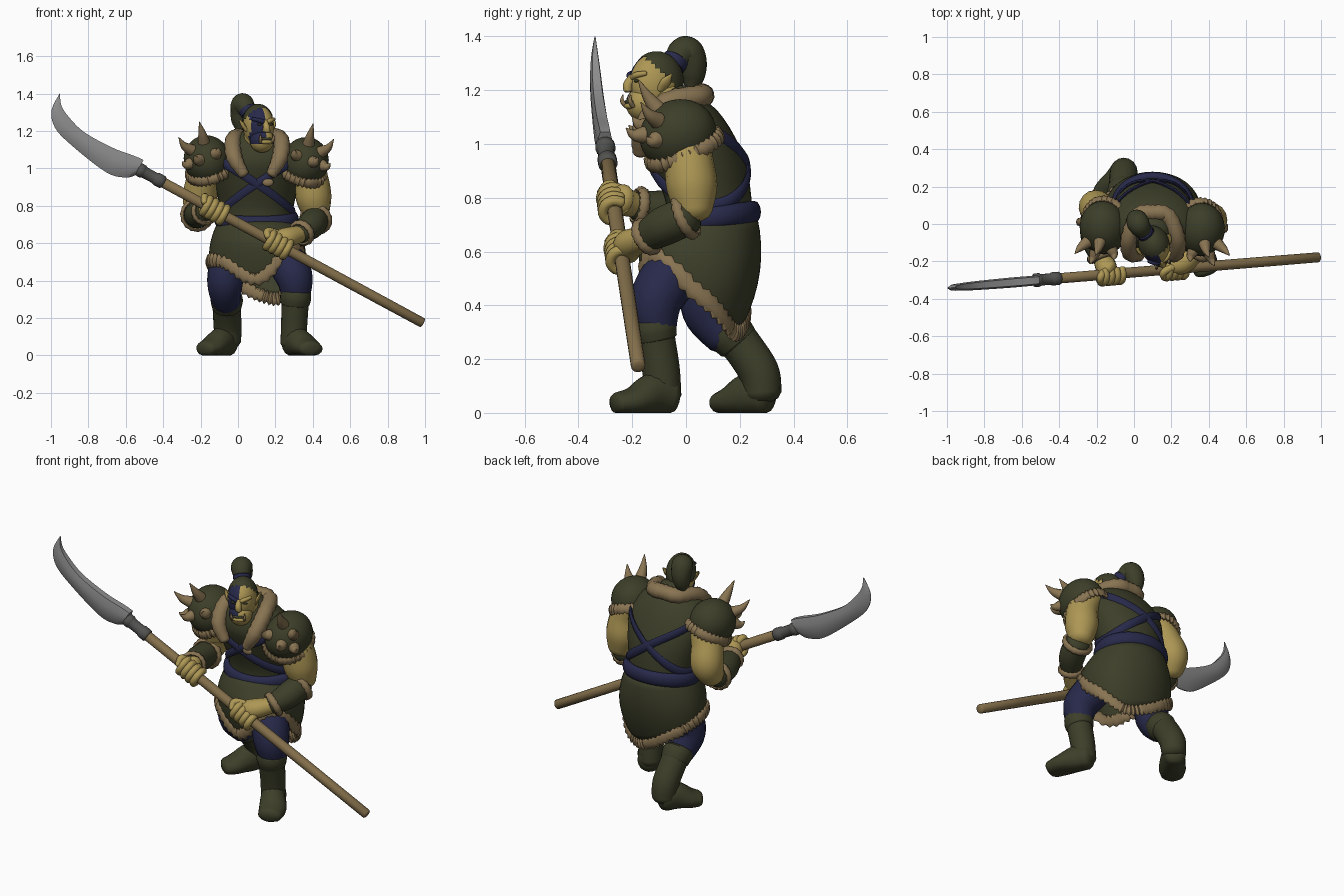
import bpy, bmesh, math, random
from mathutils import Vector as V, Matrix as M

if "Cube" in bpy.data.objects:
    bpy.data.objects.remove(bpy.data.objects["Cube"])

random.seed(4)
def mat(name, r, g, b):
    m = bpy.data.materials.new(name)
    m.diffuse_color = (r, g, b, 1)
    m.use_nodes = True
    m.node_tree.nodes["Principled BSDF"].inputs["Base Color"].default_value = m.diffuse_color
    return m
GREEN = mat("dark_green_leather", .046, .049, .022)
SKIN = mat("ochre_skin", .42, .31, .09)
NAVY = mat("navy_cloth", .02, .022, .068)
FUR = mat("tan_fur", .25, .175, .085)
WOOD = mat("pole_wood", .23, .16, .07)
STEEL = mat("blade_steel", .27, .27, .275)
IRON = mat("socket_iron", .085, .085, .08)

def finish(name, bm, m, angle=.9):
    bmesh.ops.recalc_face_normals(bm, faces=bm.faces)
    for v in bm.verts:
        v.co.z = max(v.co.z, 0)          # soles are flat on the ground
    me = bpy.data.meshes.new(name)
    bm.to_mesh(me)
    bm.free()
    for p in me.polygons:
        p.use_smooth = True
    me.set_sharp_from_angle(angle=angle)
    me.materials.append(m)
    ob = bpy.data.objects.new(name, me)
    bpy.context.collection.objects.link(ob)
    return ob

def sample(pts, n=6, closed=False):
    """Catmull-Rom through tuples of any length"""
    N, out = len(pts), []
    get = lambda i: pts[i % N] if closed else pts[min(max(i, 0), N - 1)]
    for i in range(N if closed else N - 1):
        q = [get(i + k) for k in (-1, 0, 1, 2)]
        for j in range(n):
            t = j / n
            out.append(tuple(.5 * (2*b + (c-a)*t + (2*a-5*b+4*c-d)*t*t + (3*b-a-3*c+d)*t**3)
                             for a, b, c, d in zip(*q)))
    return out if closed else out + [tuple(pts[-1])]

def tube(name, pts, m, side=None, closed=False, n=6, seg=16, jag=0, flat=False, dome=.5, mx=M()):
    """Loft of ellipses (x, y, z, radius along side, other radius)"""
    S = sample([p if len(p) == 5 else (*p, p[3]) for p in pts], n, closed)
    C = [V(s[:3]) for s in S]
    L, rings, u = len(S), [], V((.31, .2, .93))
    for i, s in enumerate(S):
        a, b = (C[i-1], C[(i+1) % L]) if closed else (C[max(i-1, 0)], C[min(i+1, L-1)])
        t = (b - a).normalized()
        ref = V(side) if side else u
        u = (ref - t * ref.dot(t)).normalized()
        w = t.cross(u)
        if flat:
            u, w, t = V((1, 0, 0)), V((0, 1, 0)), V((0, 0, 1))
        k = 1 - jag * (i % 2) * random.uniform(.5, 1)
        rings.append((C[i], u.copy(), w, s[3] * k, s[4] * k, t))
    if not closed and dome:               # rounded ends
        c, u0, w, p, q, t = rings[0]
        c1, u1, w1, p1, q1, t1 = rings[-1]
        for f, g in ((.6, .8), (.95, .4)):
            rings.insert(0, (c - t * min(p, q) * dome * f, u0, w, p * g, q * g, t))
            rings.append((c1 + t1 * min(p1, q1) * dome * f, u1, w1, p1 * g, q1 * g, t1))
    bm = bmesh.new()
    R = [[bm.verts.new(mx @ (c + u*p*math.cos(6.28318*j/seg) + w*q*math.sin(6.28318*j/seg)))
          for j in range(seg)] for c, u, w, p, q, t in rings]
    for i in range(len(R) if closed else len(R) - 1):
        A, B = R[i], R[(i + 1) % len(R)]
        for j in range(seg):
            bm.faces.new((A[j], A[(j+1) % seg], B[(j+1) % seg], B[j]))
    if not closed:
        bm.faces.new(R[0])
        bm.faces.new(R[-1])
    return finish(name, bm, m)

def ball(name, loc, rad, m, mx=M(), keep=None):
    bm = bmesh.new()
    bmesh.ops.create_uvsphere(bm, u_segments=32, v_segments=20, radius=1)
    if keep:
        bmesh.ops.delete(bm, geom=[f for f in bm.faces if not keep(f.calc_center_median())], context='FACES')
    bm.transform(mx @ M.Translation(loc) @ M.Diagonal((*rad, 1)))
    return finish(name, bm, m)

def ring(fn, n=48):
    return [fn(2 * math.pi * i / n) for i in range(n)]

# torso, neck and cross straps
body = [(.1, .09, .66, .19, .16), (.1, .085, .78, .195, .16), (.1, .05, .92, .225, .175),
        (.1, .01, 1.03, .24, .17), (.1, -.01, 1.12, .19, .13), (.1, -.03, 1.18, .09, .08)]
tube("torso_jerkin", body, GREEN, flat=True, seg=32)
tube("neck", [(.1, -.02, 1.08, .09), (.11, -.1, 1.19, .075)], SKIN)
dense = sample(body, 20)
def strap(s):
    def f(a):
        z = .92 - s * .15 * math.cos(a)
        x, y, _, p, q = min(dense, key=lambda r: abs(r[2] - z))
        return (x + (p + .004) * math.cos(a), y + (q + .004) * math.sin(a), z, .024, .01)
    return f
for s, nm in ((1, "strap_a"), (-1, "strap_b")):
    tube(nm, ring(strap(s)), NAVY, side=(0, 0, 1), closed=True, n=1, seg=8)
ball("strap_buckle", (.16, -.138, .925), (.03, .014, .022), FUR)
tube("fur_collar", [(.03, -.17, .97, .03), (-.02, -.155, 1.06, .045), (-.025, -.07, 1.15, .045), (.02, .045, 1.175, .045),
     (.1, .06, 1.18, .045), (.18, .045, 1.175, .045), (.23, -.07, 1.15, .045), (.225, -.155, 1.06, .045),
     (.18, -.17, .97, .03)], FUR, jag=.12)
tube("belt", ring(lambda a: (.1 + .2 * math.cos(a), .09 + .163 * math.sin(a), .725 + .022 * math.sin(a), .042, .026)),
     NAVY, side=(0, 0, 1), closed=True, n=1, seg=12)

# skirt: front apron, longer back flap, raised over the front thigh
HEM = sample([(h,) for h in (.43, .31, .33, .43, .5, .5, .41, .58)], 12, True)
def hem(a):
    return HEM[round(a / (2 * math.pi) * 96) % 96][0]
def skirt(a, z):
    f = math.sin(a)
    drop = max(.73 - z, 0)
    thigh = max(math.cos(a + .8), 0) ** 2 * min(.05, drop * .45)      # pushed out by the front thigh
    q = .19 - .9 * (z - .6) ** 2 + (min(.045, drop * .4) if f < 0 else 0)
    return (.1 + (.255 - 1.4 * (z - .53) ** 2) * math.cos(a) + thigh * .3, .09 + q * f - thigh, z)
bm = bmesh.new()
rows = [[bm.verts.new(skirt(a, .73 + (hem(a) - .73) * k / 8)) for a in ring(lambda a: a)] for k in range(9)]
for A, B in zip(rows, rows[1:]):
    for j in range(48):
        bm.faces.new((A[j], A[(j+1) % 48], B[(j+1) % 48], B[j]))
sk = finish("skirt", bm, GREEN)
sk.modifiers.new("thick", 'SOLIDIFY').thickness = .012
tube("skirt_fur_hem", ring(lambda a: (*skirt(a, hem(a)), .04, .02), 96), FUR, side=(0, 0, 1),
     closed=True, n=1, seg=10, jag=.45)

# legs and boots
tube("front_trouser", [(.19, .06, .62, .09), (.245, -.04, .53, .105), (.3, -.11, .42, .1), (.31, -.11, .31, .075)], NAVY)
tube("back_trouser", [(.02, .11, .62, .11), (-.05, .085, .49, .1), (-.07, .08, .38, .095), (-.06, .15, .28, .075)], NAVY)
tube("front_boot_shaft", [(.295, -.085, .06, .068), (.3, -.093, .16, .07), (.305, -.11, .26, .072), (.31, -.12, .31, .075)], GREEN)
tube("front_boot_cuff", [(.305, -.11, .275, .078), (.308, -.117, .31, .084), (.31, -.12, .34, .08)], GREEN, dome=.2)
tube("front_boot_foot", [(.29, -.06, .065, .064, .075), (.32, -.12, .07, .07, .08), (.365, -.19, .045, .076, .055),
     (.39, -.255, .035, .066, .042)], GREEN, side=(1, .5, 0))
tube("back_boot_shaft", [(-.055, .285, .07, .07), (-.055, .272, .15, .075), (-.06, .215, .24, .075), (-.06, .165, .3, .078)], GREEN)
tube("back_boot_cuff", [(-.06, .195, .26, .08), (-.06, .17, .29, .086), (-.06, .15, .315, .083)], GREEN, dome=.2)
tube("back_boot_foot", [(-.055, .295, .065, .064, .075), (-.09, .235, .07, .07, .08), (-.14, .17, .045, .076, .055),
     (-.175, .13, .035, .064, .042)], GREEN, side=(.7, -.6, 0))

# polearm
butt, top = V((.985, -.178, .175)), V((-.42, -.292, .935))
axis = (top - butt).normalized()
def rod(name, pts, m):
    tube(name, [(*(butt + axis * d), r) for d, r in pts], m, n=2, dome=.3)
length = (top - butt).length
rod("pole", ((0, .027), (length * .5, .028), (length, .028)), WOOD)
rod("socket", ((length - .02, .036), (length + .02, .036), (length + .03, .031), (length + .09, .032),
               (length + .1, .037), (length + .125, .037)), IRON)
bm = bmesh.new()
prof = [(-.505, 1.045, -.55, .962, .026), (-.555, 1.067, -.605, .951, .027), (-.67, 1.11, -.71, .982, .027),
        (-.82, 1.192, -.9, 1.132, .024), (-.905, 1.275, -.98, 1.22, .02), (-.945, 1.338, -.997, 1.31, .013),
        (-.951, 1.4, -.955, 1.398, .002)]
R = []
for ux, uz, lx, lz, th in sample(prof, 5):
    sec = ((0, .7), (.3, 1), (.7, .9), (1, .1))
    loop = [(f, -k) for f, k in sec] + [(f, k) for f, k in sec[::-1]]
    R.append([bm.verts.new((x, -.3 + (x + .5) * .085 + k * th, uz + (lz - uz) * f))
              for f, k in loop for x in (ux + (lx - ux) * f,)])
for A, B in zip(R, R[1:]):
    for j in range(8):
        bm.faces.new((A[j], A[(j+1) % 8], B[(j+1) % 8], B[j]))
bm.faces.new(R[0])
bm.faces.new(R[-1])
finish("blade", bm, STEEL)

# arms: upper arm, bracer, fur cuffs, gripping hand
def arm(tag, upper, fore, gx):
    tube(tag + "_upper_arm", upper, SKIN)
    tube(tag + "_bracer", fore, GREEN)
    for nm, i, k, r in (("elbow", 0, 1, .076), ("wrist", 2, 1, .06)):
        a, b = V(fore[i][:3]), V(fore[k][:3])
        p, t = a.lerp(b, .12), (b - a).normalized()
        e = t.orthogonal().normalized()
        f = t.cross(e)
        tube(f"{tag}_{nm}_fur", ring(lambda q: (*(p + (e * math.cos(q) + f * math.sin(q)) * r), .022, .016), 30),
             FUR, side=t, closed=True, n=1, seg=8, jag=.3)
    g = butt + axis * ((gx - butt.x) / axis.x)
    w = V(fore[2][:3])
    h = w.lerp(g, .6) + V((0, 0, .015))
    tube(tag + "_hand", [(*w, .045), (*h, .055, .06), (*(g + V((0, .02, .02))), .06, .05)], SKIN)
    e = (V((0, -1, .25)) - axis * V((0, -1, .25)).dot(axis)).normalized()
    f = axis.cross(e)
    for k in range(4):
        c = g + axis * (k - 1.5) * .034
        pts = [(*(c + (e * math.cos(q) + f * math.sin(q)) * .044), .02) for q in (-2, -1.2, -.4, .4, 1.2, 2)]
        tube(f"{tag}_finger_{k}", pts, SKIN, n=3, seg=10)
    tube(tag + "_thumb", [(*h, .025), (*(g + axis * .06 + V((0, -.01, .045))), .02), (*(g + axis * .07 + e * .045), .017)], SKIN, seg=10)
arm("left", [(.34, 0, 1.06, .09), (.39, .01, .95, .09), (.405, .022, .84, .095), (.42, .03, .745, .068)],
    [(.42, .01, .735, .072), (.39, -.08, .695, .074), (.335, -.155, .65, .055)], .215)
arm("right", [(-.14, .02, 1.06, .09), (-.185, .06, .94, .09), (-.205, .09, .84, .092), (-.22, .06, .755, .068)],
    [(-.22, .03, .75, .072), (-.21, -.08, .755, .072), (-.175, -.185, .77, .055)], -.125)

# spiked shoulder pads
spikes = [(-.1, -.25, 1, .12), (.55, -.3, .8, .11), (.35, -.85, .5, .08), (-.45, -.75, .5, .065),
          (.75, -.5, .3, .06)]
for s, tag, c in ((1, "left", (.36, -.03, 1.035)), (-1, "right", (-.165, -.02, 1.045))):
    rad = V((.125, .145, .13))
    mx = M.Translation(c) @ M.Rotation(s * .3, 4, 'Y') @ M.Rotation(.4, 4, 'X')
    ball(tag + "_pad", (0, 0, 0), rad, GREEN, mx, keep=lambda q: q.z > -.45)
    tube(tag + "_pad_fur", ring(lambda a: (.122 * math.cos(a), .142 * math.sin(a), -.06, .032, .018), 64), FUR,
         side=(0, 0, 1), closed=True, n=1, seg=8, jag=.45, mx=mx)
    for i, (x, y, z, l) in enumerate(spikes):
        d = V((s * x, y, z)).normalized()
        b = V([p * q for p, q in zip(d, rad)]) * .95
        tube(f"{tag}_spike_{i}", [(*b, .033), (*(b + d * l * .5), .021), (*(b + d * l * .75 + V((0, 0, l * .35))), .002)],
             FUR, seg=10, mx=mx)

# head, turned toward +x
H = M.Translation((.11, -.115, 1.225)) @ M.Rotation(.4, 4, 'Z')
for nm, loc, rad in (("skull", (0, 0, 0), (.08, .1, .112)), ("jaw", (0, -.045, -.075), (.064, .068, .066))):
    ob = ball(nm, loc, rad, SKIN, H)
    ob.data.materials.append(NAVY)        # war paint on one half of the face
    for p in ob.data.polygons:
        q = H.inverted() @ p.center
        if -.065 < q.x < 0 and q.y < -.02 and q.z > -.095:
            p.material_index = 1
ball("hair", (0, .006, .004), (.085, .104, .116), GREEN, H, keep=lambda q: .9 * q.z + .75 * q.y > .27)
tube("nose", [(0, -.092, .025, .013), (0, -.11, -.005, .018), (0, -.108, -.025, .022, .016)], SKIN, mx=H, seg=12)
ball("mouth", (0, -.104, -.068), (.034, .012, .01), GREEN, H)
ball("lower_lip", (0, -.105, -.084), (.036, .014, .012), SKIN, H)
for s, tag, bm_ in ((1, "left", SKIN), (-1, "right", NAVY)):
    tube(tag + "_brow", [(s * .01, -.095, .022, .011), (s * .035, -.088, .032, .012), (s * .062, -.064, .038, .009)], bm_, mx=H, seg=10)
    ball(tag + "_eye", (s * .033, -.09, .01), (.014, .008, .006), GREEN, H)
    tube(tag + "_tusk", [(s * .033, -.102, -.085, .009), (s * .038, -.117, -.065, .008), (s * .037, -.114, -.042, .002)], FUR, mx=H, seg=8)
    tube(tag + "_ear", [(s * .07, -.01, -.025, .015, .01), (s * .088, .005, .005, .022, .01), (s * .1, .025, .035, .003)],
         SKIN, side=(0, 1, 0), mx=H, seg=10)
# topknot
tube("topknot", [(.06, -.045, 1.29, .04), (.035, -.018, 1.335, .055), (.022, .005, 1.34, .06), (.015, .022, 1.3, .056),
                 (.01, .025, 1.25, .045), (.012, .02, 1.21, .025)], GREEN)
tube("topknot_band", [(.065, -.052, 1.29, .048), (.052, -.037, 1.315, .05)], NAVY, dome=.2)
